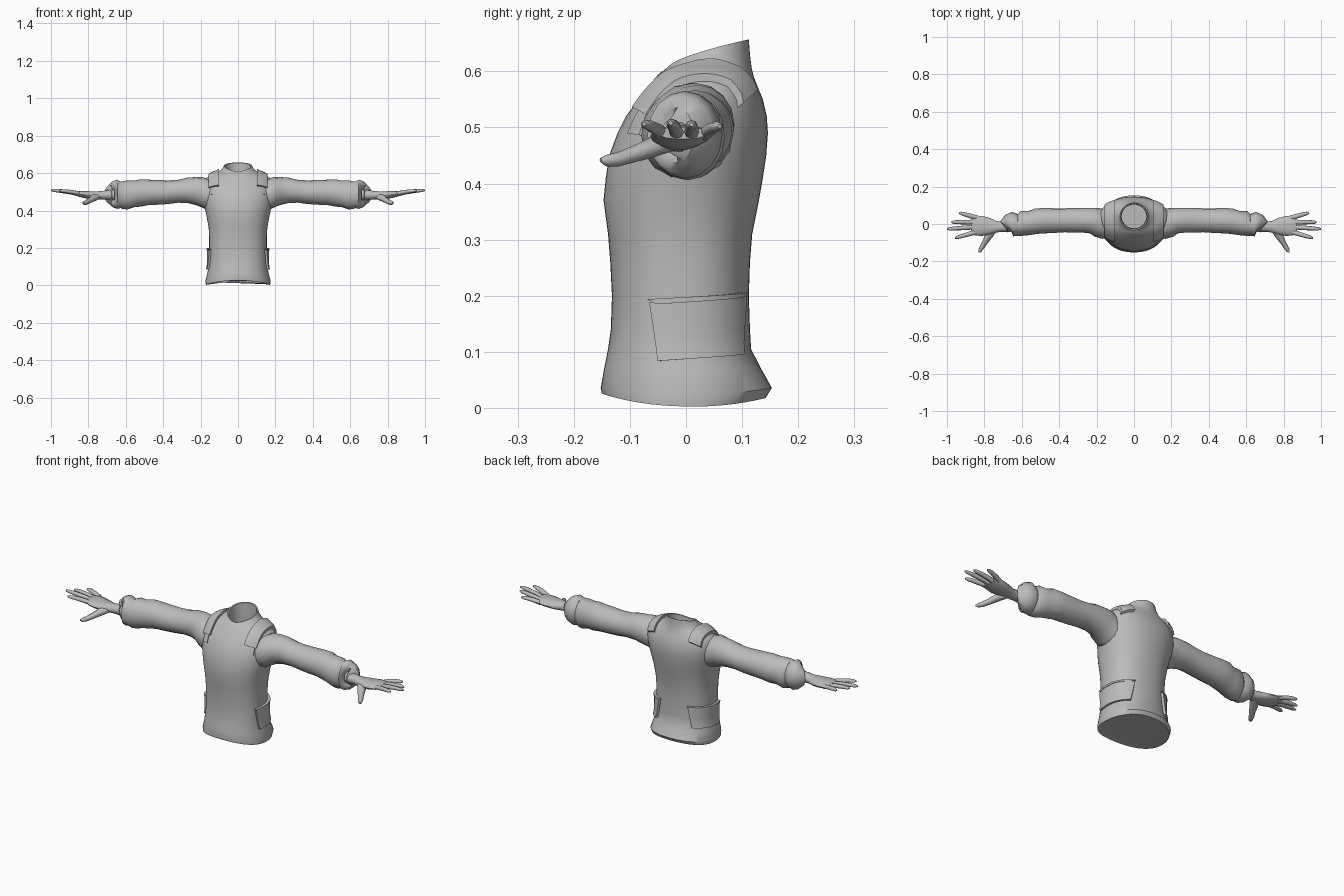
import bpy, bmesh, math
from mathutils import Vector
from mathutils.bvhtree import BVHTree

if "Cube" in bpy.data.objects:
    bpy.data.objects.remove(bpy.data.objects["Cube"])

cloth = bpy.data.materials.new("plain grey")
cloth.diffuse_color = (0.5, 0.5, 0.5, 1)
cloth.use_nodes = True
cloth.node_tree.nodes["Principled BSDF"].inputs["Base Color"].default_value = cloth.diffuse_color


def finish(name, bm, mirror=True, angle=40):
    """Turn a bmesh into a smooth-shaded object, mirrored across x."""
    bmesh.ops.recalc_face_normals(bm, faces=bm.faces)
    me = bpy.data.meshes.new(name)
    bm.to_mesh(me)
    bm.free()
    me.materials.append(cloth)
    ob = bpy.data.objects.new(name, me)
    bpy.context.collection.objects.link(ob)
    bpy.ops.object.select_all(action='DESELECT')
    ob.select_set(True)
    bpy.context.view_layer.objects.active = ob
    bpy.ops.object.shade_smooth_by_angle(angle=math.radians(angle))
    if mirror:
        ob.modifiers.new("mirror", 'MIRROR').use_mirror_merge = False
    return ob


def loft(bm, rings):
    """Skin a list of closed point rings and cap both ends."""
    rows = [[bm.verts.new(p) for p in r] for r in rings]
    n = len(rows[0])
    for a, b in zip(rows, rows[1:]):
        for i in range(n):
            j = (i + 1) % n
            bm.faces.new((a[i], a[j], b[j], b[i]))
    bm.faces.new(rows[0][::-1])
    bm.faces.new(rows[-1])


def tube(bm, stations, n=12):
    """Elliptical tube; each station is x, y, z, side radius, vertical radius."""
    pts = [Vector(s[:3]) for s in stations]
    rings = []
    for i, s in enumerate(stations):
        d = pts[min(i + 1, len(pts) - 1)] - pts[max(i - 1, 0)]
        d.z = 0
        side = Vector((0, 0, 1)).cross(d.normalized())
        rings.append([pts[i] + side * s[3] * math.cos(t) + Vector((0, 0, s[4] * math.sin(t)))
                      for t in (2 * math.pi * k / n for k in range(n))])
    loft(bm, rings)


# Torso: front z, back z, half width, front y, back y, squareness
def body_ring(zf, zb, hw, yf, yb, p, side_drop=0.0, n=48):
    ring = []
    for k in range(n):
        t = 2 * math.pi * k / n
        c, s = math.cos(t), math.sin(t)
        x = hw * math.copysign(abs(c) ** (2 / p), c)
        v = math.copysign(abs(s) ** (2 / p), s)
        y = (yf + yb) / 2 + (yb - yf) / 2 * v
        u = max(0.0, (v + 1) / 2)
        ring.append((x, y, zf + (zb - zf) * u ** 0.65 - side_drop * c * c))
    return ring


body = [
    (.030, .018, .155, -.135, .135, 2.2, .016),
    (.026, .018, .172, -.150, .142, 2.2, .018),
    (.036, .036, .174, -.152, .153, 2.2, .012),
    (.070, .070, .163, -.146, .134, 2.2),
    (.105, .105, .156, -.139, .116, 2.3),
    (.140, .140, .154, -.134, .114, 2.3),
    (.200, .200, .154, -.132, .112, 2.3),
    (.260, .260, .154, -.135, .114, 2.3),
    (.310, .310, .157, -.139, .118, 2.3),
    (.370, .370, .168, -.147, .130, 2.2),
    (.410, .410, .177, -.143, .137, 2.2),
    (.450, .450, .186, -.137, .143, 2.2),
    (.490, .490, .191, -.122, .146, 2.2),
    (.520, .520, .191, -.107, .144, 2.2),
    (.550, .550, .186, -.085, .137, 2.2),
    (.572, .572, .173, -.067, .128, 2.2),
    (.588, .590, .148, -.055, .121, 2.1),
    (.597, .606, .112, -.047, .117, 2.0),
    (.601, .630, .086, -.040, .114, 2.0),
    (.607, .657, .075, -.032, .112, 2.0),
    (.606, .655, .069, -.026, .106, 2.0),
    (.575, .600, .066, -.023, .104, 2.0),
    (.540, .540, .066, -.023, .104, 2.0),
]
bm = bmesh.new()
loft(bm, [body_ring(*r) for r in body])
surface = BVHTree.FromBMesh(bm)
finish("jacket_body", bm, mirror=False)


def patch(name, rays, off):
    """Raised plate on the torso from a grid of outward rays (origin, direction)."""
    bm = bmesh.new()
    rows = []
    for row in rays:
        line = []
        for o, d in row:
            d = d.normalized()
            hit = surface.ray_cast(o + d * 0.5, -d)[0] or o
            line.append((hit, d))
        rows.append(line)
    top = [[bm.verts.new(h + d * off) for h, d in r] for r in rows]
    low = [[bm.verts.new(h - d * .008) for h, d in r] for r in rows]
    m, n = len(rows), len(rows[0])
    for i in range(m - 1):
        for j in range(n - 1):
            for g in (top, low):
                bm.faces.new((g[i][j], g[i][j + 1], g[i + 1][j + 1], g[i + 1][j]))
    edge = ([(0, j) for j in range(n)] + [(i, n - 1) for i in range(1, m)]
            + [(m - 1, j) for j in range(n - 2, -1, -1)] + [(i, 0) for i in range(m - 2, 0, -1)])
    for (a, b), (c, d) in zip(edge, edge[1:] + edge[:1]):
        bm.faces.new((top[a][b], top[c][d], low[c][d], low[a][b]))
    return finish(name, bm)


# Side pockets, narrowing toward the bottom, with a thin lip along the top
def pocket_rays(z0, z1, rows, grow=0.0):
    grid = []
    for i in range(rows + 1):
        f = i / rows
        z = z0 + (z1 - z0) * f
        a0, a1 = -17 - 6 * f - grow, 44 + 8 * f + grow
        grid.append([(Vector((0, 0, z + .012 * (j / 12 - .5))),
                      Vector((math.cos(a), math.sin(a), 0)))
                     for j in range(13) for a in [math.radians(a0 + (a1 - a0) * j / 12)]])
    return grid


patch("side_pocket", pocket_rays(.090, .194, 5), .011)
patch("pocket_lip", pocket_rays(.191, .200, 1, 1), .014)


# Shoulder straps arching from chest to back
def strap_rays(a0, a1, x_in, x_out, n=16):
    return [[(Vector((x_in + (x_out - x_in) * j / 4, .02, .47)),
              Vector((0, math.cos(a), math.sin(a)))) for j in range(5)]
            for i in range(n + 1) for a in [math.radians(a0 + (a1 - a0) * i / n)]]


patch("shoulder_strap", strap_rays(42, 150, .102, .158), .014)
patch("chest_tab", strap_rays(150, 171, .112, .148, 4), .004)

# Sleeves with loose folds and a gathered cuff
bm = bmesh.new()
tube(bm, [
    (.120, .005, .490, .070, .070),
    (.165, .002, .486, .082, .084),
    (.190, .008, .497, .078, .082),
    (.225, .018, .504, .069, .075),
    (.270, .020, .508, .066, .068),
    (.320, .020, .503, .065, .061),
    (.370, .020, .498, .064, .063),
    (.430, .018, .497, .066, .066),
    (.480, .018, .497, .068, .068),
    (.520, .015, .494, .068, .073),
    (.555, .006, .489, .064, .071),
    (.590, .004, .484, .067, .078),
    (.615, -.008, .482, .057, .074),
    (.628, -.006, .484, .058, .071),
    (.648, -.002, .487, .067, .078),
    (.668, -.008, .487, .060, .070),
    (.682, -.015, .486, .044, .050),
    (.674, -.015, .485, .031, .034),
], 16)
finish("sleeve", bm, angle=50)

# Hands: palm, four fingers and a thumb
bm = bmesh.new()
tube(bm, [
    (.660, -.014, .484, .030, .029),
    (.700, -.014, .483, .028, .026),
    (.735, -.015, .481, .030, .023),
    (.770, -.013, .481, .044, .022),
    (.810, -.011, .484, .053, .020),
    (.845, -.008, .488, .053, .016),
    (.868, -.006, .490, .046, .011),
], 14)
fingers = [((.842, .034), (.935, .060), .502),
           ((.850, .010), (.977, .010), .505),
           ((.850, -.016), (1.000, -.027), .508),
           ((.842, -.042), (.957, -.075), .506)]
for (x0, y0), (x1, y1), zt in fingers:
    tube(bm, [(x0 + (x1 - x0) * f, y0 + (y1 - y0) * f,
               .488 + (zt - .488) * f + .004 * math.sin(math.pi * f), r, r * .9)
              for f, r in ((0, .013), (.35, .0125), (.7, .011), (.9, .009), (1, .004))], 8)
tube(bm, [
    (.745, -.020, .478, .020, .019),
    (.775, -.060, .465, .021, .019),
    (.795, -.095, .452, .015, .015),
    (.812, -.122, .443, .013, .013),
    (.824, -.143, .441, .010, .010),
    (.829, -.152, .442, .004, .004),
], 8)
finish("hand", bm, angle=50)
